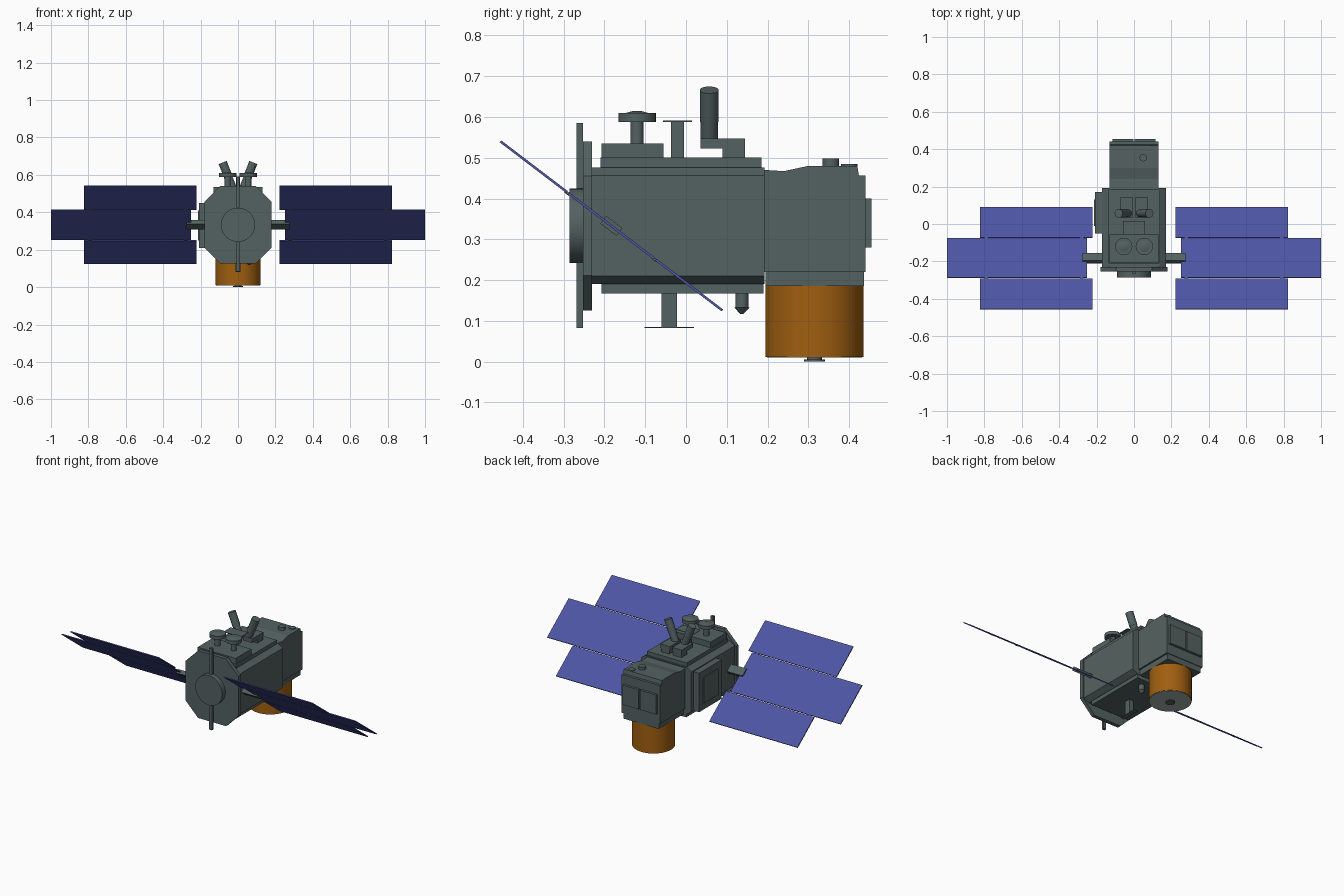
import bpy, bmesh, math
from mathutils import Matrix, Vector

cube = bpy.data.objects.get("Cube")
if cube:
    bpy.data.objects.remove(cube, do_unlink=True)


def material(name, rgb):
    m = bpy.data.materials.new(name)
    m.use_nodes = True
    m.diffuse_color = (*rgb, 1)
    m.node_tree.nodes["Principled BSDF"].inputs["Base Color"].default_value = (*rgb, 1)
    return m


GREY = material("hull grey", (0.088, 0.122, 0.12))
BLUE = material("solar blue", (0.074, 0.09, 0.37))
ORANGE = material("foil orange", (0.35, 0.114, 0.005))
SILVER = material("pale silver", (0.36, 0.42, 0.41))


def finish(bm, name, mat, smooth=False):
    bmesh.ops.recalc_face_normals(bm, faces=bm.faces)
    mesh = bpy.data.meshes.new(name)
    bm.to_mesh(mesh)
    bm.free()
    mesh.materials.append(mat)
    ob = bpy.data.objects.new(name, mesh)
    bpy.context.collection.objects.link(ob)
    if smooth:
        bpy.ops.object.select_all(action="DESELECT")
        ob.select_set(True)
        bpy.context.view_layer.objects.active = ob
        bpy.ops.object.shade_smooth_by_angle(angle=math.radians(35))
    return ob


def box(name, x, y, z, mat=GREY, turn=None):
    """Box from (low, high) ranges, optionally transformed."""
    bm = bmesh.new()
    bmesh.ops.create_cube(bm, size=1)
    for v in bm.verts:
        v.co = [(a + b) / 2 + c * (b - a) for (a, b), c in zip((x, y, z), v.co)]
    if turn:
        bm.transform(turn)
    return finish(bm, name, mat)


def rod(name, start, end, r, r2=None, mat=GREY, sides=32):
    """Cylinder or cone between two points."""
    a, b = Vector(start), Vector(end)
    bm = bmesh.new()
    bmesh.ops.create_cone(bm, cap_ends=True, segments=sides, radius1=r,
                          radius2=r if r2 is None else r2, depth=(b - a).length)
    turn = (b - a).to_track_quat("Z", "Y").to_matrix().to_4x4()
    bm.transform(Matrix.Translation((a + b) / 2) @ turn)
    return finish(bm, name, mat, True)


def prism(name, points, low, high, axis, mat=GREY):
    """Extrude a profile: (x, z) along y, or (y, z) along x."""
    bm = bmesh.new()
    place = (lambda p, t: (p[0], t, p[1])) if axis == "y" else (lambda p, t: (t, *p))
    face = bm.faces.new([bm.verts.new(place(p, low)) for p in points])
    new = bmesh.ops.extrude_face_region(bm, geom=[face])["geom"]
    step = Vector((0, high - low, 0) if axis == "y" else (high - low, 0, 0))
    bmesh.ops.translate(bm, vec=step, verts=[v for v in new if isinstance(v, bmesh.types.BMVert)])
    return finish(bm, name, mat)


def octagon(w, h, cx, cz, zc):
    """Rectangle of half size w, h with corners cut by cx, cz."""
    return [(sx * px, zc + sz * pz)
            for sx, sz, flip in ((1, 1, 0), (-1, 1, 1), (-1, -1, 0), (1, -1, 1))
            for px, pz in ([(w, h - cz), (w - cx, h)][::-1] if flip else [(w, h - cz), (w - cx, h)])]


MID = 0.333

# Main hull, decks and front bulkhead
prism("main_body", octagon(0.17, 0.143, 0.03, 0.02, MID), -0.23, 0.193, "y")
box("upper_deck", (-0.135, 0.135), (-0.21, 0.185), (0.47, 0.5))
box("raised_deck", (-0.13, 0.13), (-0.207, -0.055), (0.5, 0.535))
box("lower_deck", (-0.135, 0.135), (-0.207, 0.19), (0.167, 0.195))
prism("front_bulkhead", octagon(0.18, 0.207, 0.085, 0.085, MID), -0.253, -0.23, "y")
rod("front_disc", (0, -0.285, MID), (0, -0.25, MID), 0.091, sides=48)
for label, z in (("upper", (0.425, 0.585)), ("lower", (0.083, 0.27))):
    box(label + "_front_blade", (-0.009, 0.009), (-0.268, -0.252), z)

# Side equipment box with an inset door
box("side_box", (-0.208, -0.165), (-0.05, 0.17), (0.21, 0.45))
box("side_box_door", (-0.213, -0.207), (-0.01, 0.13), (0.25, 0.41))

# Rear module
prism("rear_module", [(0.193, 0.22), (0.193, 0.47), (0.24, 0.467), (0.3, 0.48), (0.42, 0.48),
                      (0.424, 0.456), (0.44, 0.456), (0.44, 0.22)], -0.13, 0.13, "x")
box("rear_module_base", (-0.12, 0.12), (0.195, 0.436), (0.185, 0.22))
for s, side in ((-1, "right"), (1, "left")):
    box("rear_door_" + side, sorted((s * 0.004, s * 0.115)), (0.44, 0.455), (0.28, 0.4))
rod("rear_knob", (0.05, 0.355, 0.475), (0.05, 0.355, 0.498), 0.02)
rod("rear_cap", (0.09, 0.4, 0.475), (0.09, 0.4, 0.484), 0.02)

# Foil-wrapped drum with its base and nozzle
rod("foil_drum", (0, 0.315, 0.012), (0, 0.315, 0.185), 0.12, mat=ORANGE, sides=64)
rod("drum_base", (0, 0.315, 0.01), (0, 0.315, 0.013), 0.117, mat=SILVER, sides=64)
rod("drum_nozzle", (0, 0.315, 0.003), (0, 0.315, 0.012), 0.018)
rod("drum_nozzle_rim", (0, 0.315, 0), (0, 0.315, 0.005), 0.026)

# Deck antennas and star trackers
for s, side in ((-1, "right"), (1, "left")):
    x = s * 0.055
    rod("mushroom_post_" + side, (x, -0.12, 0.53), (x, -0.12, 0.59), 0.016)
    rod("mushroom_cap_" + side, (x, -0.12, 0.588), (x, -0.12, 0.609), 0.046)
    rod("mushroom_top_" + side, (x, -0.12, 0.609), (x, -0.12, 0.614), 0.03, 0.012)
    box("tracker_foot_" + side, sorted((s * 0.012, s * 0.07)), (0.09, 0.145), (0.5, 0.525))
    box("tracker_bracket_" + side, sorted((s * 0.008, s * 0.072)), (0.035, 0.145), (0.522, 0.547))
    rod("tracker_body_" + side, (s * 0.03, 0.057, 0.535), (s * 0.053, 0.057, 0.593), 0.021)
    rod("tracker_hood_" + side, (s * 0.052, 0.057, 0.59), (s * 0.082, 0.057, 0.666), 0.023)

box("top_antenna_post", (-0.012, 0.012), (-0.037, -0.005), (0.5, 0.59))
box("top_antenna_plate", (-0.06, 0.06), (-0.056, 0.015), (0.588, 0.591))
box("bottom_antenna_post", (-0.014, 0.014), (-0.06, -0.022), (0.083, 0.17))
box("bottom_antenna_plate", (-0.014, 0.014), (-0.102, 0.02), (0.082, 0.085))
rod("thruster_post", (0.06, 0.137, 0.133), (0.06, 0.137, 0.17), 0.016)
rod("thruster_tip", (0.06, 0.137, 0.133), (0.06, 0.137, 0.117), 0.019, 0.004)

# Tilted solar wings, built flat around the hinge line and then turned
tilt = Matrix.Translation((0, -0.183, MID)) @ Matrix.Rotation(math.radians(-37.3), 4, "X")
for s, side in ((-1, "right"), (1, "left")):
    def wing(name, x0, x1, y, z, mat):
        box(name + "_" + side, sorted((s * x0, s * x1)), y, z, mat, tilt)
    wing("wing_arm", 0.16, 0.275, (-0.025, 0.025), (-0.012, 0.012), GREY)
    wing("middle_panel", 0.25, 1.0, (-0.132, 0.132), (-0.003, 0.003), BLUE)
    wing("front_panel", 0.222, 0.823, (-0.342, -0.137), (-0.003, 0.003), BLUE)
    wing("rear_panel", 0.222, 0.823, (0.137, 0.342), (-0.003, 0.003), BLUE)
    for y in (-0.1345, 0.1345):
        for x in (0.28, 0.79):
            wing("panel_hinge", x - 0.01, x + 0.01, (y - 0.007, y + 0.007), (-0.005, 0.002), GREY)
